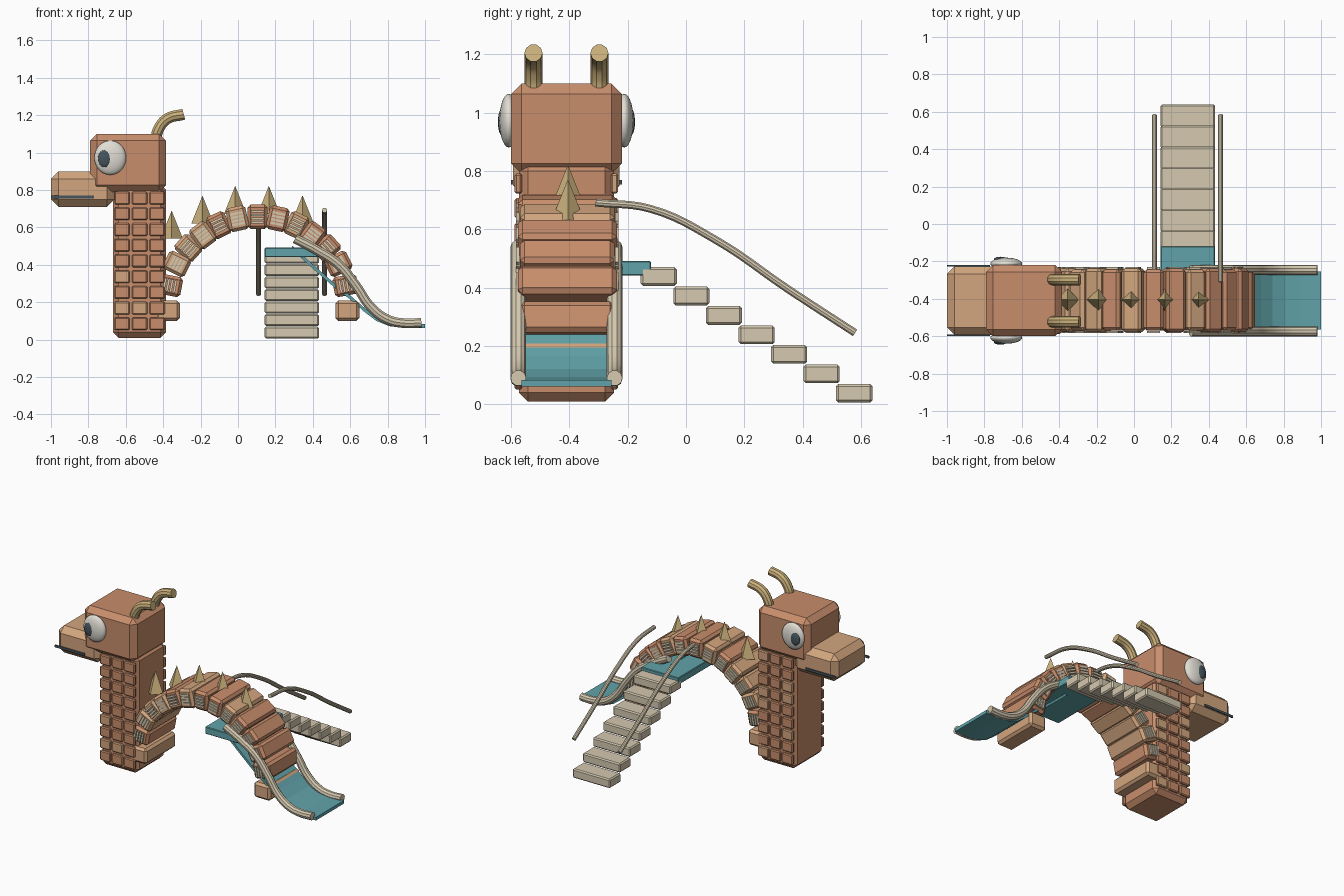
import bpy, bmesh, math, random
from mathutils import Matrix, Vector

if "Cube" in bpy.data.objects:
    bpy.data.objects.remove(bpy.data.objects["Cube"])

random.seed(4)
CY = -0.41  # centre line of the creature


def mat(name, rgb):
    m = bpy.data.materials.new(name)
    m.diffuse_color = (*rgb, 1)
    m.use_nodes = True
    m.node_tree.nodes["Principled BSDF"].inputs["Base Color"].default_value = m.diffuse_color
    return m


ORANGE = mat("terracotta", (0.58, 0.27, 0.15))
TAN = mat("tan", (0.65, 0.38, 0.21))
CREAM = mat("cream", (0.66, 0.58, 0.43))
GOLD = mat("gold", (0.60, 0.44, 0.20))
TEAL = mat("teal", (0.12, 0.37, 0.40))
DARK = mat("dark", (0.06, 0.09, 0.11))
WHITE = mat("white", (0.75, 0.73, 0.66))


def finish(name, bm, material, smooth=False):
    me = bpy.data.meshes.new(name)
    bmesh.ops.recalc_face_normals(bm, faces=bm.faces)
    for f in bm.faces:
        f.smooth = smooth
    bm.to_mesh(me)
    bm.free()
    me.materials.append(material)
    ob = bpy.data.objects.new(name, me)
    bpy.context.collection.objects.link(ob)
    return ob


def box(name, c, size, material, bevel=0.0, rot=0.0):
    """Bevelled box, turned by rot about the y axis."""
    bm = bmesh.new()
    bmesh.ops.create_cube(bm, size=1, matrix=Matrix.Diagonal((*size, 1)))
    if bevel:
        bmesh.ops.bevel(bm, geom=bm.edges[:], offset=bevel, segments=1, affect='EDGES')
    bm.transform(Matrix.Translation(c) @ Matrix.Rotation(rot, 4, 'Y'))
    return finish(name, bm, material)


def ball(name, c, size, material):
    bm = bmesh.new()
    bmesh.ops.create_uvsphere(bm, u_segments=24, v_segments=14, radius=1)
    bm.transform(Matrix.Translation(c) @ Matrix.Diagonal((*size, 1)))
    return finish(name, bm, material, True)


def tube(name, pts, r, material):
    cu = bpy.data.curves.new(name, 'CURVE')
    cu.dimensions = '3D'
    cu.bevel_depth, cu.bevel_resolution, cu.resolution_u = r, 3, 6
    cu.use_fill_caps = True
    sp = cu.splines.new('BEZIER')
    sp.bezier_points.add(len(pts) - 1)
    for b, p in zip(sp.bezier_points, pts):
        b.co = p
        b.handle_left_type = b.handle_right_type = 'AUTO'
    cu.materials.append(material)
    ob = bpy.data.objects.new(name, cu)
    bpy.context.collection.objects.link(ob)
    bpy.ops.object.select_all(action='DESELECT')
    bpy.context.view_layer.objects.active = ob
    ob.select_set(True)
    bpy.ops.object.convert(target='MESH')
    bpy.ops.object.shade_smooth_by_angle()


# Neck column, head and snout
box("neck", (-0.527, CY, 0.42), (0.285, 0.325, 0.82), ORANGE, 0.03)
box("head", (-0.588, CY, 0.945), (0.405, 0.38, 0.31), ORANGE, 0.036)
box("snout", (-0.83, CY, 0.805), (0.34, 0.365, 0.19), TAN, 0.04)

for s in (-1, 1):
    # Scale tiles on both sides of the neck
    for row in range(9):
        for col in range(3):
            box("neck_tile", (-0.62 + col * 0.094, CY + s * 0.165, 0.085 + row * 0.084),
                (0.082, 0.025, 0.068), random.choice((ORANGE, ORANGE, ORANGE, TAN)), 0.006)
    # Face: mouth line, eye, pupil, horn
    box("mouth_line", (-0.885, CY + s * 0.186, 0.762), (0.23, 0.008, 0.016), DARK)
    ball("eye", (-0.683, CY + s * 0.198, 0.973), (0.085, 0.032, 0.092), WHITE)
    ball("pupil", (-0.713, CY + s * 0.221, 0.968), (0.036, 0.014, 0.046), DARK)
    hy = CY + s * 0.113
    tube("horn", [(-0.44, hy, 1.07), (-0.425, hy, 1.125), (-0.38, hy, 1.18), (-0.29, hy, 1.205)],
         0.031, GOLD)

# Arched body of overlapping segments, symmetric about x = 0.105
half = [(0, .657), (.108, .647), (.207, .612), (.293, .558), (.37, .49),
        (.432, .405), (.47, .29), (.48, .155)]
arch = [(0.105 - a, z) for a, z in reversed(half[1:])] + [(0.105 + a, z) for a, z in half]
for i, (x, z) in enumerate(arch):
    a, b = arch[max(i - 1, 0)], arch[min(i + 1, len(arch) - 1)]
    rot = -math.atan2(b[1] - a[1], b[0] - a[0])
    end = i in (0, len(arch) - 1)
    if end:
        rot = math.copysign(math.pi / 2, rot)
    width = 0.325 if i % 2 else 0.34
    box("body_segment", (x, CY + 0.003, z), (0.108, width, 0.13),
        random.choice((ORANGE, ORANGE, TAN)), 0.016, rot)
    if end:
        continue
    # Slatted side panel on each flank
    for s in (-1, 1):
        for k in range(4):
            off = Matrix.Rotation(rot, 3, 'Y') @ Vector((0, 0, (k - 1.5) * 0.019))
            box("side_slat", (x + off.x, CY + 0.003 + s * 0.17, z + off.z),
                (0.07, 0.012, 0.013), CREAM, 0, rot)

# Back spikes: four-sided pyramids
for x, top in ((-0.355, .69), (-0.19, .77), (-0.015, .822), (0.165, .822), (0.345, .772)):
    bm = bmesh.new()
    bmesh.ops.create_cone(bm, cap_ends=True, segments=4, radius1=0.06, radius2=0, depth=0.15)
    bm.transform(Matrix.Translation((x, CY + 0.005, top - 0.075)))
    finish("back_spike", bm, GOLD)

# Stairs, platform under the arch, and hand rails
for i in range(7):
    box("stair_step", (0.288, 0.577 - i * 0.1117, 0.038 + i * 0.0667), (0.29, 0.124, 0.064),
        CREAM, 0.008)
box("platform", (0.288, -0.345, 0.467), (0.29, 0.45, 0.05), TEAL, 0.004)
for x in (0.11, 0.463):
    tube("hand_rail", [(x, -0.31, .692), (x, -0.12, .67), (x, 0.1, .565),
                       (x, 0.35, .395), (x, 0.58, .245)], 0.014, CREAM)

# Slide bed: thin strip extruded across y
path = [(.29, .49), (.40, .39), (.52, .285), (.60, .225), (.68, .155), (.74, .11), (.81, .082),
        (.89, .072), (1.0, .072)]
bm = bmesh.new()
rings = [[bm.verts.new((x, CY + s * 0.155, z + dz)) for s, dz in
          ((-1, 0), (1, 0), (1, 0.022), (-1, 0.022))] for x, z in [(p[0], p[1] - .01) for p in path]]
for a, b in zip(rings, rings[1:]):
    for k in range(4):
        bm.faces.new((a[k], a[(k + 1) % 4], b[(k + 1) % 4], b[k]))
bm.faces.new(rings[0])
bm.faces.new(rings[-1])
finish("slide_bed", bm, TEAL)

# Slide side rails
for s in (-1, 1):
    y = CY + s * 0.165
    tube("slide_rail", [(.305, y, .54), (.42, y, .48), (.54, y, .40), (.63, y, .29),
                        (.71, y, .175), (.80, y, .108), (.89, y, .088), (.98, y, .09)],
         0.027, CREAM)
